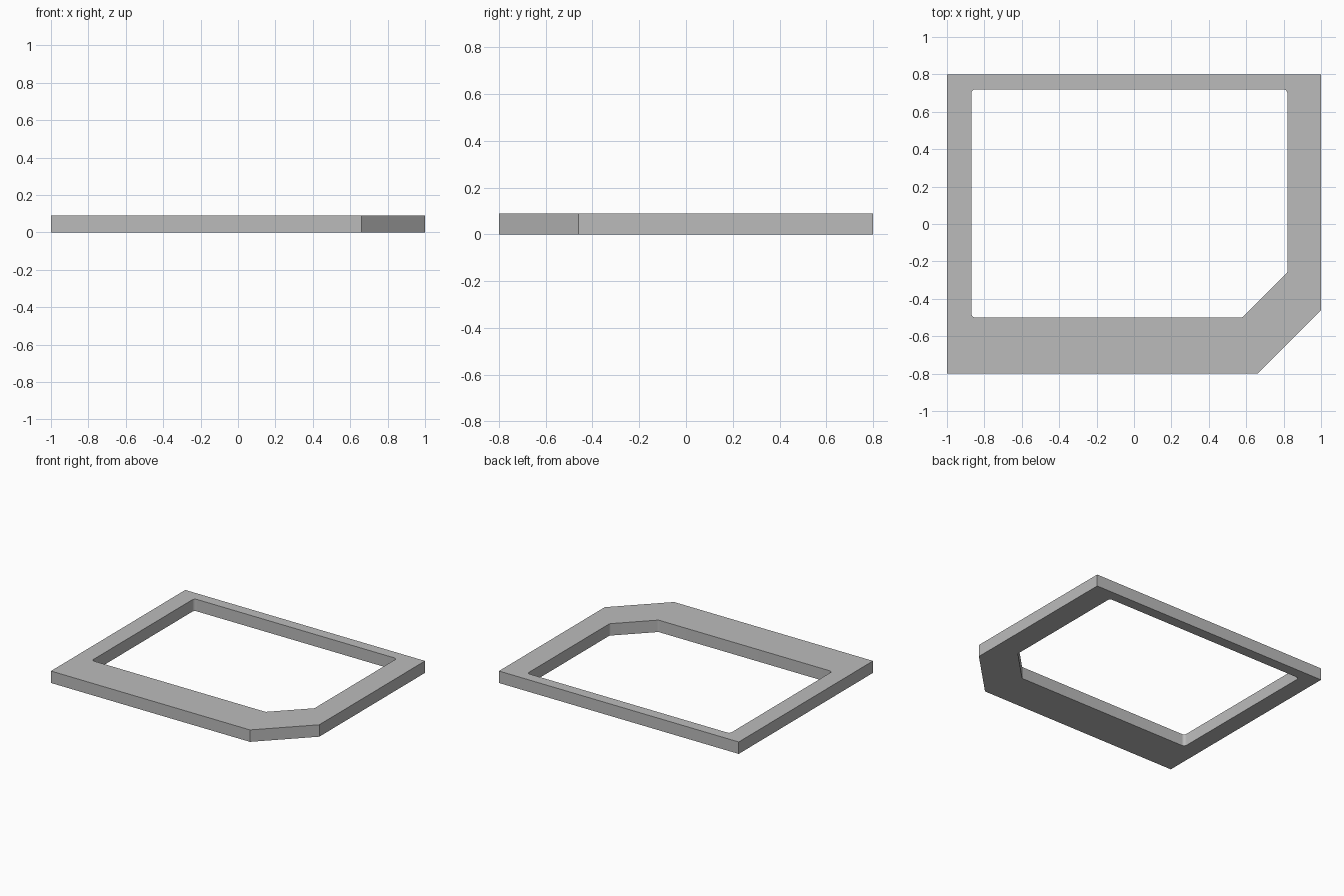
import bpy, bmesh
from mathutils import Vector

cube = bpy.data.objects.get("Cube")
if cube:
    bpy.data.objects.remove(cube, do_unlink=True)

HEIGHT = 0.09
OUTER = [(-1, -0.8), (0.66, -0.8), (1, -0.46), (1, 0.8), (-1, 0.8)]
INNER = [(-0.87, -0.5), (0.58, -0.5), (0.82, -0.26), (0.82, 0.72), (-0.87, 0.72)]


def fillet(points, radius, steps=5):
    """Round every corner of a closed outline with a tangent arc."""
    result = []
    for i, p in enumerate(points):
        p = Vector(p)
        a = (Vector(points[i - 1]) - p).normalized()
        b = (Vector(points[(i + 1) % len(points)]) - p).normalized()
        half = a.angle(b) / 2
        bisector = (a + b).normalized()
        from math import sin, tan
        centre = p + bisector * radius / sin(half)
        setback = radius / tan(half)
        start, end = p + a * setback - centre, p + b * setback - centre
        for s in range(steps + 1):
            direction = start.lerp(end, s / steps).normalized()
            result.append(centre + direction * radius)
    return result


def add_loop(bm, points):
    verts = [bm.verts.new((p[0], p[1], 0)) for p in points]
    return [bm.edges.new((verts[i - 1], v)) for i, v in enumerate(verts)]


# Flat ring between the outer outline and the rounded opening, raised to a slab
bm = bmesh.new()
edges = add_loop(bm, OUTER) + add_loop(bm, fillet(INNER, 0.022))
bmesh.ops.triangle_fill(bm, edges=edges, use_beauty=True)
raised = bmesh.ops.extrude_face_region(bm, geom=bm.faces[:], use_keep_orig=True)
bmesh.ops.translate(bm, vec=(0, 0, HEIGHT),
                    verts=[g for g in raised["geom"] if isinstance(g, bmesh.types.BMVert)])
bmesh.ops.recalc_face_normals(bm, faces=bm.faces[:])

mesh = bpy.data.meshes.new("frame")
bm.to_mesh(mesh)
bm.free()
frame = bpy.data.objects.new("frame", mesh)
bpy.context.collection.objects.link(frame)

# Plain grey finish
grey = bpy.data.materials.new("grey")
grey.use_nodes = True
grey.diffuse_color = (0.5, 0.5, 0.5, 1)
grey.node_tree.nodes["Principled BSDF"].inputs["Base Color"].default_value = (0.5, 0.5, 0.5, 1)
mesh.materials.append(grey)

# Smooth the small corner arcs only
bpy.ops.object.select_all(action="DESELECT")
frame.select_set(True)
bpy.context.view_layer.objects.active = frame
bpy.ops.object.shade_smooth_by_angle(angle=0.52)
